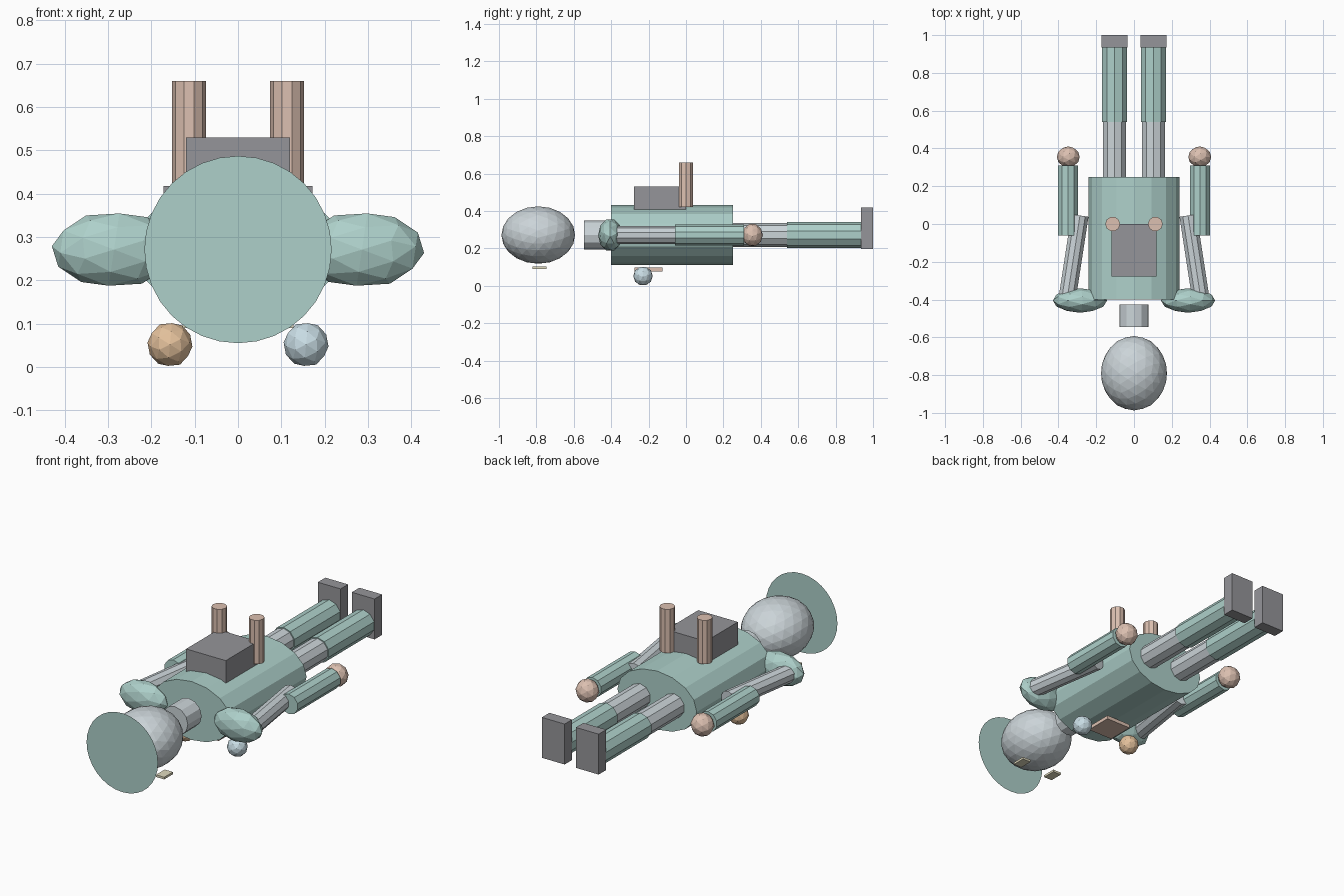
import bpy, math
from mathutils import Vector, Matrix

if "Cube" in bpy.data.objects:
    bpy.data.objects.remove(bpy.data.objects["Cube"])

ZC = 0.271  # height of the body axis


def mat(name, r, g, b):
    m = bpy.data.materials.new(name)
    m.diffuse_color = (r, g, b, 1)
    m.use_nodes = True
    m.node_tree.nodes["Principled BSDF"].inputs["Base Color"].default_value = m.diffuse_color
    return m


TEAL = mat("teal", 0.42, 0.63, 0.59)
GREY = mat("blue_grey", 0.60, 0.66, 0.69)
DARK = mat("charcoal", 0.30, 0.30, 0.32)
TAN = mat("copper_tan", 0.72, 0.53, 0.44)
BLUE = mat("pale_blue", 0.58, 0.72, 0.78)
ORANGE = mat("orange", 0.77, 0.53, 0.33)
SAND = mat("sand", 0.74, 0.70, 0.52)


def finish(name, material):
    o = bpy.context.object
    o.name = name
    o.data.materials.append(material)
    return o


def box(name, lo, hi, material):
    lo, hi = Vector(lo), Vector(hi)
    bpy.ops.mesh.primitive_cube_add(size=1, location=(lo + hi) / 2)
    o = finish(name, material)
    o.data.transform(Matrix.Diagonal((*(hi - lo), 1)))
    return o


def ball(name, centre, radii, material, detail=2):
    bpy.ops.mesh.primitive_ico_sphere_add(subdivisions=detail, radius=1, location=centre)
    o = finish(name, material)
    o.data.transform(Matrix.Rotation(math.radians(31.717), 4, 'Y'))
    o.data.transform(Matrix.Diagonal((*radii, 1)))
    return o


def tube(name, a, b, radius, material, sides=10, flat=1.0, spin=0.0):
    """Cylinder from a to b; flat scales its world height."""
    a, b = Vector(a), Vector(b)
    d = b - a
    bpy.ops.mesh.primitive_cylinder_add(vertices=sides, radius=radius, depth=d.length)
    o = finish(name, material)
    z = d.normalized()
    ref = Vector((1, 0, 0)) if abs(z.z) > 0.9 else Vector((0, 0, 1))
    x = ref.cross(z).normalized()
    y = z.cross(x)
    rot = Matrix((x, y, z)).transposed().to_4x4()
    o.data.transform(rot @ Matrix.Rotation(spin, 4, 'Z'))
    o.data.transform(Matrix.Diagonal((1, 1, flat, 1)))
    o.location = (a + b) / 2
    return o


# Disc above the head
bpy.ops.mesh.primitive_circle_add(vertices=32, radius=0.216, fill_type='NGON',
                                  location=(0, -1, ZC), rotation=(math.pi / 2, 0, 0))
finish("head_disc", TEAL)

# Head, neck and torso
ball("head", (0, -0.79, ZC), (0.175, 0.197, 0.154), GREY, 3)
tube("neck", (0, -0.545, ZC), (0, -0.425, ZC), 0.078, GREY, 12)
tube("torso", (0, -0.40, ZC), (0, 0.25, ZC), 0.24, TEAL, 16, 0.16 / 0.24)

# Backpack and chest plate
box("backpack", (-0.12, -0.277, 0.40), (0.12, 0, 0.53), DARK)
box("chest_plate", (-0.075, -0.275, 0.077), (0.075, -0.125, 0.097), TAN)

# Chest lamps
ball("chest_lamp_right", (-0.157, -0.23, 0.052), (0.052,) * 3, ORANGE)
ball("chest_lamp_left", (0.157, -0.23, 0.052), (0.052,) * 3, BLUE)

for s, side in ((-1, "right"), (1, "left")):
    # Eye
    box(f"eye_{side}", (s * 0.103 - 0.025, -0.82, 0.09),
        (s * 0.103 + 0.025, -0.745, 0.102), SAND)
    # Exhaust pipe on the back
    tube(f"exhaust_pipe_{side}", (s * 0.113, 0, 0.42), (s * 0.113, 0, 0.66),
         0.039, TAN, 10)
    # Arm
    ball(f"shoulder_{side}", (s * 0.286, -0.405, ZC), (0.144, 0.065, 0.088), TEAL)
    tube(f"upper_arm_{side}", (s * 0.353, -0.39, ZC), (s * 0.286, 0.045, ZC), 0.048, GREY)
    tube(f"forearm_{side}", (s * 0.35, -0.06, ZC), (s * 0.35, 0.31, ZC), 0.055, TEAL)
    ball(f"hand_{side}", (s * 0.348, 0.355, ZC), (0.061, 0.056, 0.061), TAN)
    # Leg
    tube(f"upper_leg_{side}", (s * 0.103, 0.20, ZC), (s * 0.103, 0.56, ZC), 0.064, GREY)
    tube(f"lower_leg_{side}", (s * 0.103, 0.54, ZC), (s * 0.103, 0.94, ZC), 0.07, TEAL)
    box(f"foot_{side}", (s * 0.103 - 0.069, 0.935, 0.197),
        (s * 0.103 + 0.069, 1.0, 0.418), DARK)
